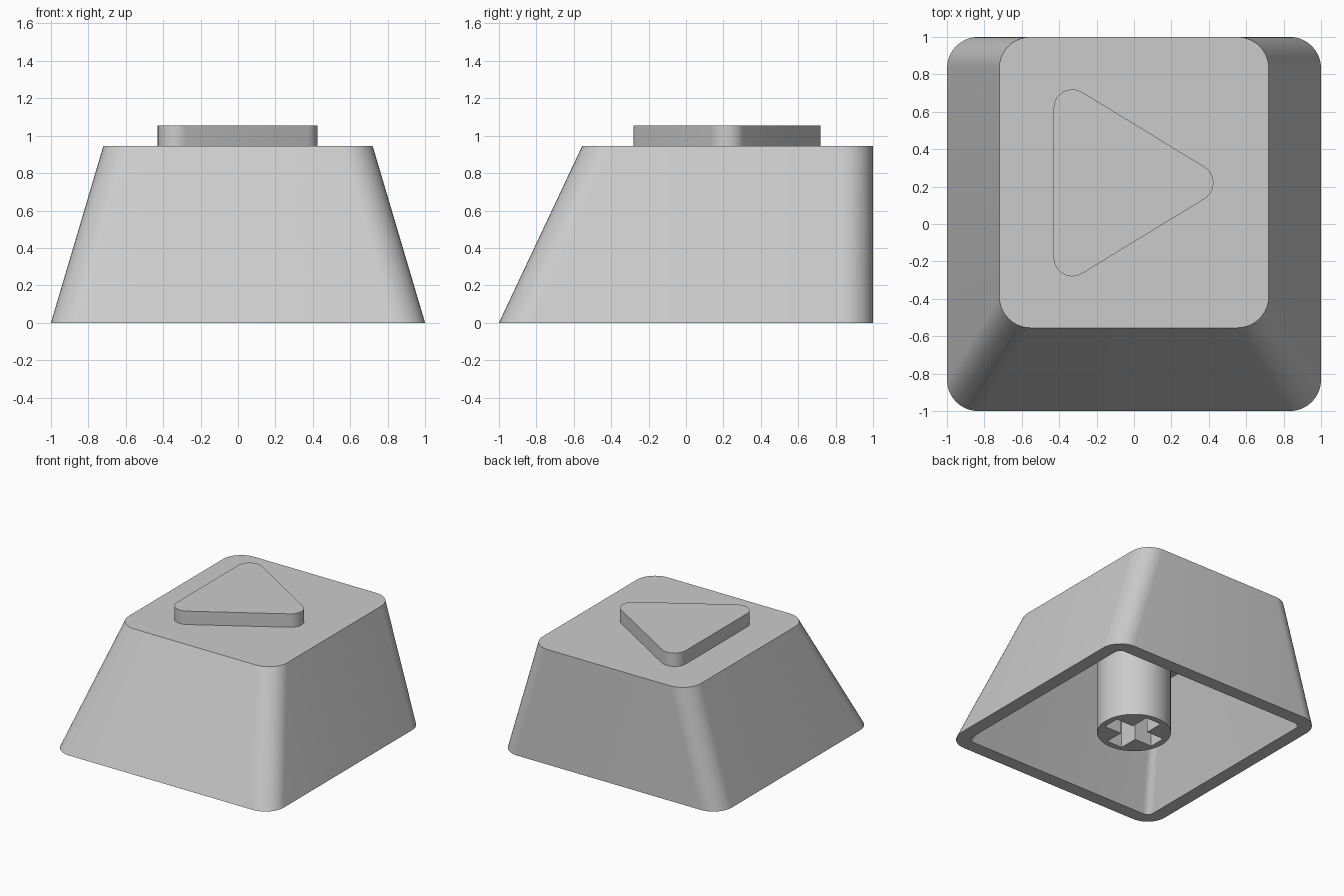
import bpy, bmesh
from math import cos, sin, atan2, tau, pi, radians
from mathutils import Vector

cube = bpy.data.objects.get("Cube")
if cube:
    bpy.data.objects.remove(cube, do_unlink=True)

grey = bpy.data.materials.new("light grey plastic")
grey.use_nodes = True
colour = (0.6, 0.6, 0.6, 1)
grey.diffuse_color = colour
grey.node_tree.nodes["Principled BSDF"].inputs["Base Color"].default_value = colour

CAP_TOP = 0.945
CEILING = 0.833
SEGMENTS = 10


def rounded_outline(centres, radius):
    """Outline around anticlockwise corner circles of equal radius."""
    points = []
    count = len(centres)
    for i in range(count):
        prev, here, after = (Vector(centres[(i + k) % count]) for k in (-1, 0, 1))
        a, b = here - prev, after - here
        start = atan2(a.y, a.x) - pi / 2
        sweep = (atan2(b.y, b.x) - atan2(a.y, a.x)) % tau
        for s in range(SEGMENTS + 1):
            t = start + sweep * s / SEGMENTS
            points.append((here.x + radius * cos(t), here.y + radius * sin(t)))
    return points


def rounded_rect(half_x, front, back, radius):
    x, y0, y1 = half_x - radius, front + radius, back - radius
    return rounded_outline([(-x, y0), (x, y0), (x, y1), (-x, y1)], radius)


def loft(name, sections):
    """Skin a stack of (outline, z) sections and cap both ends."""
    bm = bmesh.new()
    rings = [[bm.verts.new((x, y, z)) for x, y in outline] for outline, z in sections]
    for low, high in zip(rings, rings[1:]):
        for i in range(len(low)):
            j = (i + 1) % len(low)
            bm.faces.new((low[i], low[j], high[j], high[i]))
    bm.faces.new(rings[0])
    bm.faces.new(rings[-1])
    bmesh.ops.recalc_face_normals(bm, faces=bm.faces)
    mesh = bpy.data.meshes.new(name)
    bm.to_mesh(mesh)
    bm.free()
    mesh.materials.append(grey)
    obj = bpy.data.objects.new(name, mesh)
    bpy.context.collection.objects.link(obj)
    return obj


def smooth(obj):
    bpy.ops.object.select_all(action='DESELECT')
    obj.select_set(True)
    bpy.context.view_layer.objects.active = obj
    bpy.ops.object.shade_smooth_by_angle(angle=radians(30))


# Hollow tapered cap: ceiling, down the inner wall, across the rim, up the outer wall
cap = loft("keycap_shell", [
    (rounded_rect(0.61, -0.445, 0.89, 0.055), CEILING),
    (rounded_rect(0.89, -0.89, 0.89, 0.055), 0),
    (rounded_rect(1, -1, 1, 0.167), 0),
    (rounded_rect(0.72, -0.555, 1, 0.167), CAP_TOP),
])

# Raised rounded triangle on the top
triangle = rounded_outline([(-0.33, -0.18), (0.325, 0.22), (-0.33, 0.62)], 0.1)
symbol = loft("raised_triangle", [(triangle, CAP_TOP - 0.03), (triangle, 1.055)])

# Mounting stem with a cross-shaped socket
circle = [(0.278 * cos(tau * i / 64), 0.278 * sin(tau * i / 64)) for i in range(64)]
stem = loft("mounting_stem", [(circle, 0), (circle, CEILING + 0.03)])
ARM, HALF = 0.228, 0.07
quarter = [(ARM, -HALF), (ARM, HALF), (HALF, HALF)]
cross = []
for _ in range(4):
    cross += quarter
    quarter = [(-y, x) for x, y in quarter]
cutter = loft("socket_cutter", [(cross, -0.1), (cross, 0.44)])
cutter.hide_render = True
cut = stem.modifiers.new("socket", 'BOOLEAN')
cut.operation = 'DIFFERENCE'
cut.solver = 'EXACT'
cut.object = cutter
bpy.context.view_layer.objects.active = stem
bpy.ops.object.modifier_apply(modifier=cut.name)
bpy.data.objects.remove(cutter, do_unlink=True)

for part in (cap, symbol, stem):
    smooth(part)
